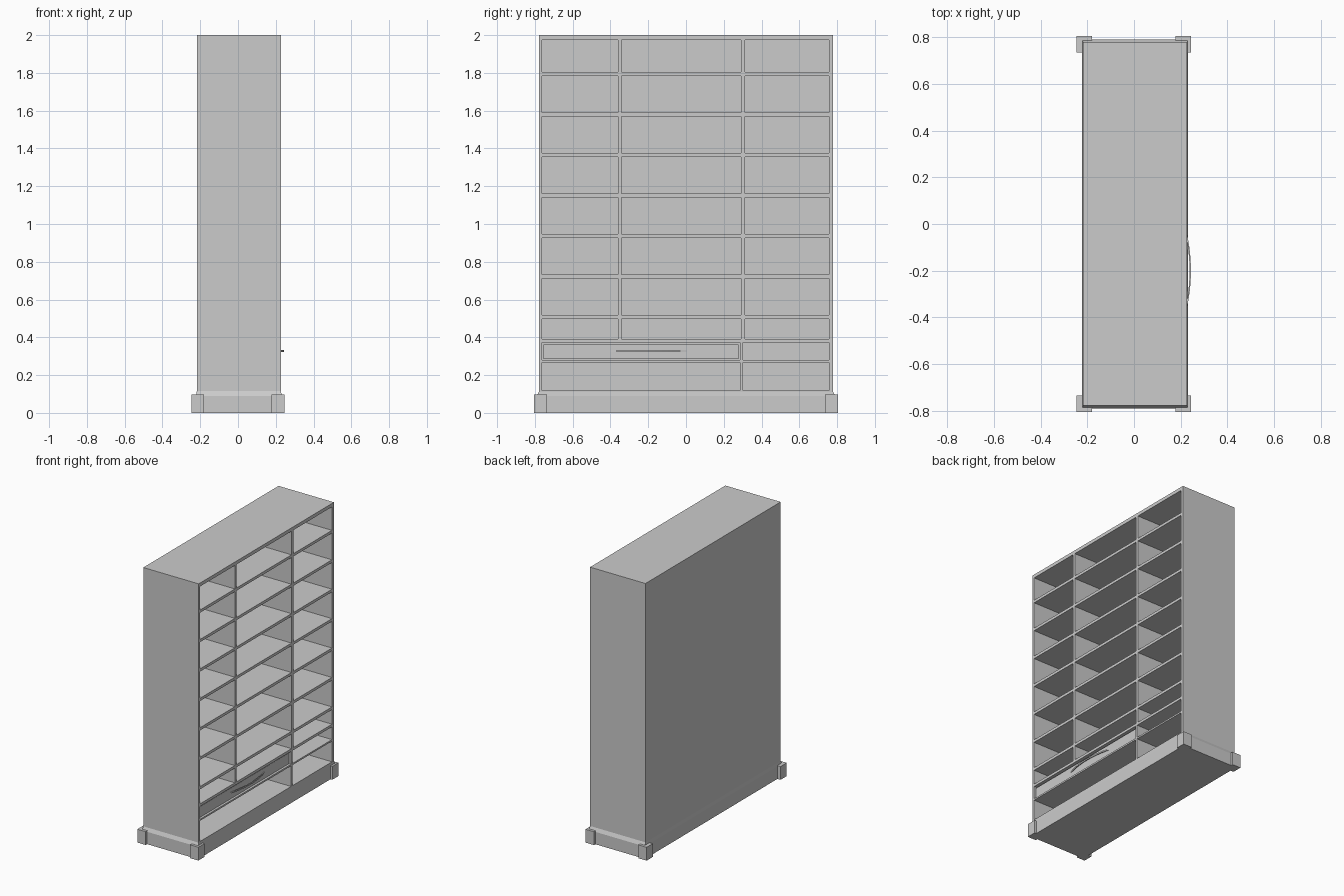
import bpy, bmesh
from mathutils import Vector

if "Cube" in bpy.data.objects:
    bpy.data.objects.remove(bpy.data.objects["Cube"])


def mesh_object(name, bm):
    bmesh.ops.recalc_face_normals(bm, faces=bm.faces)
    me = bpy.data.meshes.new(name)
    bm.to_mesh(me)
    bm.free()
    ob = bpy.data.objects.new(name, me)
    bpy.context.collection.objects.link(ob)
    return ob


def box(name, x0, x1, y0, y1, z0, z1):
    bm = bmesh.new()
    bmesh.ops.create_cube(bm, size=1)
    bmesh.ops.scale(bm, vec=Vector((x1 - x0, y1 - y0, z1 - z0)), verts=bm.verts)
    bmesh.ops.translate(bm, vec=Vector((x0 + x1, y0 + y1, z0 + z1)) / 2, verts=bm.verts)
    return mesh_object(name, bm)


BACK, FRONT = -0.218, 0.228      # cabinet depth, open side faces +x
INNER = BACK + 0.012
HALF = 0.778                     # half width along y
LEFT, RIGHT = -0.762, 0.756      # inside faces of the side walls

# Carcass
box("left_side", BACK, FRONT, -HALF, LEFT, 0.1, 2.0)
box("right_side", BACK, FRONT, RIGHT, HALF, 0.1, 2.0)
box("top_board", BACK, FRONT, LEFT, RIGHT, 1.975, 2.0)
box("bottom_board", BACK, FRONT, LEFT, RIGHT, 0.098, 0.118)
box("back_panel", BACK, INNER, LEFT, RIGHT, 0.118, 1.975)

# Boards and dividers of the lower section
box("middle_board", INNER, FRONT, LEFT, RIGHT, 0.373, 0.392)
box("drawer_board", INNER, FRONT, LEFT, RIGHT, 0.268, 0.28)
for i, (z0, z1) in enumerate(((0.118, 0.268), (0.28, 0.373))):
    box(f"lower_divider_{i}", INNER, FRONT, 0.286, 0.303, z0, z1)

# Upper dividers and three bays of shelves
box("upper_divider_left", INNER, FRONT, -0.361, -0.341, 0.392, 1.975)
box("upper_divider_right", INNER, FRONT, 0.290, 0.312, 0.392, 1.975)
bays = ((LEFT, -0.361), (-0.341, 0.290), (0.312, RIGHT))
for b, (y0, y1) in enumerate(bays):
    for s in range(7):
        z = 0.498 + s * 0.2143
        box(f"shelf_{b}_{s}", INNER, FRONT, y0, y1, z, z + 0.02)

# Drawer: front plus open box
box("drawer_front", 0.202, 0.216, -0.755, 0.279, 0.284, 0.362)
box("drawer_floor", -0.19, 0.202, -0.745, 0.269, 0.284, 0.292)
box("drawer_back", -0.2, -0.19, -0.745, 0.269, 0.284, 0.355)
for n, y in (("left", -0.755), ("right", 0.269)):
    box(f"drawer_side_{n}", -0.2, 0.202, y, y + 0.01, 0.284, 0.355)

# Bowed handle: a ribbon following a shallow arc
bm = bmesh.new()
rings = []
for i in range(25):
    t = -1 + i / 12
    x, y = 0.244 - 0.030 * t * t, -0.2 + 0.21 * t
    rings.append([bm.verts.new((x - dx, y, z)) for dx, z in
                  ((0, 0.323), (0, 0.333), (0.006, 0.333), (0.006, 0.323))])
for a, b in zip(rings, rings[1:]):
    for k in range(4):
        bm.faces.new((a[k], a[(k + 1) % 4], b[(k + 1) % 4], b[k]))
bm.faces.new(rings[0])
bm.faces.new(rings[-1])
mesh_object("drawer_handle", bm)

# Plinth with a sloped moulding against the body
box("plinth", -0.222, 0.231, -0.79, 0.79, 0.0, 0.09)
moulding = box("moulding", -0.222, 0.231, -0.79, 0.79, 0.09, 0.115)
for v in moulding.data.vertices:
    if v.co.z > 0.1:
        v.co.y *= HALF / 0.79
        v.co.x = BACK if v.co.x < 0 else FRONT - 0.0005

# Corner blocks of the plinth
for nx, x0, x1 in (("back", -0.247, -0.18), ("front", 0.177, 0.245)):
    for ny, y0, y1 in (("left", -0.806, -0.735), ("right", 0.735, 0.806)):
        box(f"corner_block_{nx}_{ny}", x0, x1, y0, y1, 0.0, 0.097)
